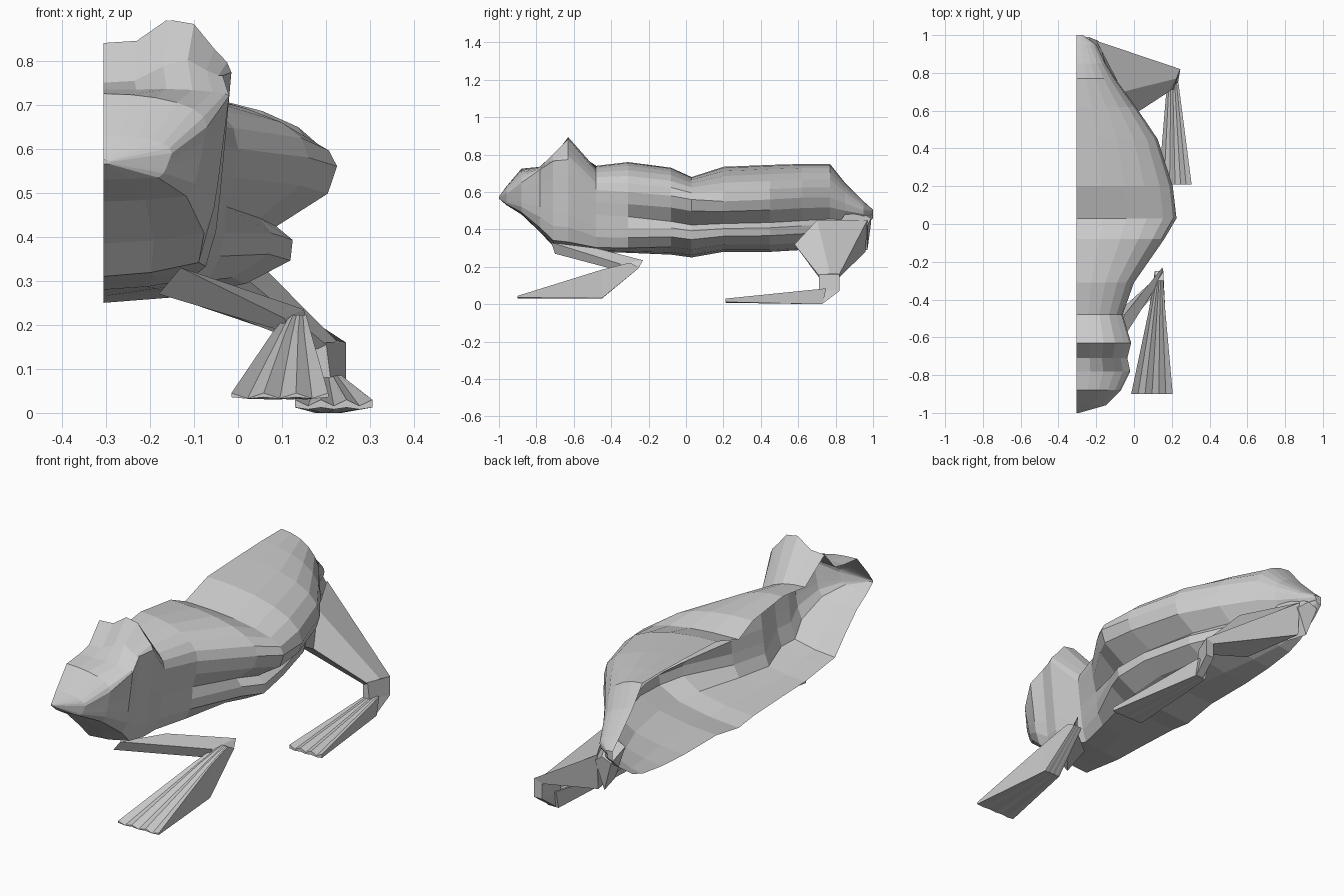
import bpy, math

X0 = -0.305  # open cut plane of the half model


def loft(name, rings, closed=True, cap_start=False, cap_end=False):
    """Skin a list of equal-length point rings with flat quads."""
    n = len(rings[0])
    verts = [p for r in rings for p in r]
    faces = []
    for i in range(len(rings) - 1):
        for j in range(n if closed else n - 1):
            k = (j + 1) % n
            faces.append((i * n + j, i * n + k, (i + 1) * n + k, (i + 1) * n + j))
    if cap_start:
        faces.append(tuple(range(n)))
    if cap_end:
        faces.append(tuple((len(rings) - 1) * n + j for j in range(n)))
    me = bpy.data.meshes.new(name)
    me.from_pydata(verts, [], faces)
    me.validate()
    ob = bpy.data.objects.new(name, me)
    bpy.context.collection.objects.link(ob)
    return ob


def lerp(a, b, t):
    return a + (b - a) * t


# Body: y, centre top z, widest z, bottom z, widest x
stations = [
    (-1.00, .575, .57, .565, -.29),
    (-0.96, .63, .59, .53, -.15),
    (-0.88, .725, .65, .48, -.07),
    (-0.78, .735, .72, .385, -.02),
    (-0.71, .75, .76, .31, -.035),
    (-0.63, .84, .77, .30, -.015),
    (-0.48, .74, .61, .28, -.06),
    (-0.31, .76, .60, .275, 0.00),
    (-0.08, .73, .58, .265, .16),
    (0.03, .68, .56, .25, .225),
    (0.20, .735, .55, .28, .205),
    (0.45, .745, .56, .28, .125),
    (0.62, .75, .57, .29, .01),
    (0.77, .75, .57, .31, -.10),
    (0.85, .65, .54, .34, -.15),
    (0.95, .55, .50, .41, -.20),
    (1.00, .505, .50, .46, -.27),
]
# Lower flank as (width, depth) fractions: smooth head and grooved thigh
head_low = [(.97, .2), (.94, .4), (.91, .6), (.88, .76), (.80, .93), (.4, .98), (0, 1)]
thigh_low = [(.96, .2), (.74, .44), (.81, .54), (.80, .69), (.61, .86), (.3, .96), (0, 1)]
rings = []
for y, zt, zw, zb, xw in stations:
    w = xw - X0
    ring = []
    for i in range(7):
        a = i / 6 * math.pi / 2
        x = X0 + w * math.sin(a)
        z = zw + (zt - zw) * math.cos(a) ** 0.9 if i < 6 else zw
        # brow swelling over the eye
        z += .095 * math.exp(-((x + .13) / .065) ** 2 - ((y + .66) / .065) ** 2)
        ring.append((x, y, z))
    t = min(1, max(0, (y + .35) / .3))
    for (u0, v0), (u1, v1) in zip(head_low, thigh_low):
        ring.append((X0 + w * lerp(u0, u1, t), y, lerp(zw, zb, lerp(v0, v1, t))))
    rings.append(ring)
loft("body", rings, closed=False, cap_start=True, cap_end=True)


def foot(name, sections):
    """Webbed foot; section = y, left x, right x, ridge z, bottom z, web dip, top y."""
    out = []
    for y, xl, xr, zt, zb, dip, yt in sections:
        top = [(lerp(xl, xr, i / 6), yt, zt - (dip if i % 2 else 0)) for i in range(7)]
        low = [(lerp(xr, xl, i / 6), y, zb + (dip if i % 2 == 0 else 0) * .3) for i in range(7)]
        out.append(top + low)
    loft(name, out, cap_start=True, cap_end=True)


# Front limb: upper arm swept back to the elbow, forearm fanning forward
loft("front_upper_arm", [
    [(-.13, -.72, .33), (-.05, -.48, .30), (-.10, -.48, .25), (-.18, -.70, .27)],
    [(.105, -.35, .215), (.15, -.23, .235), (.155, -.25, .20), (.12, -.36, .18)],
], cap_start=True, cap_end=True)
foot("front_foot", [
    (-.25, .11, .155, .222, .195, .0, -.30),
    (-.45, .08, .165, .185, .03, .008, -.45),
    (-.90, -.015, .205, .045, .032, .012, -.90),
])

# Hind limb: folded shin, ankle and long webbed foot
loft("hind_shin", [
    [(-.20, .97, .45), (-.06, .70, .45), (.00, .58, .32), (-.14, .66, .27), (-.20, .96, .28)],
    [(.245, .82, .16), (.225, .77, .162), (.20, .71, .155), (.18, .71, .145), (.20, .82, .145)],
], cap_start=True)
loft("hind_ankle", [
    [(.245, .82, .16), (.20, .71, .16), (.175, .71, .15), (.20, .82, .15)],
    [(.245, .82, .07), (.21, .71, .08), (.175, .71, .07), (.20, .82, .07)],
    [(.23, .73, .003), (.22, .70, .003), (.18, .70, .003), (.19, .73, .003)],
], cap_start=True, cap_end=True)
foot("hind_foot", [
    (.73, .175, .235, .085, .0, .0, .75),
    (.21, .13, .305, .03, .008, .014, .21),
])

# Vent: small crumpled flap at the rear where the thighs meet
loft("rear_flap", [
    [(-.29, .88, .48), (-.20, .88, .52), (-.14, .82, .44), (-.22, .86, .30)],
    [(-.29, .99, .44), (-.24, .99, .46), (-.19, .97, .42), (-.24, .97, .29)],
], cap_end=True)
